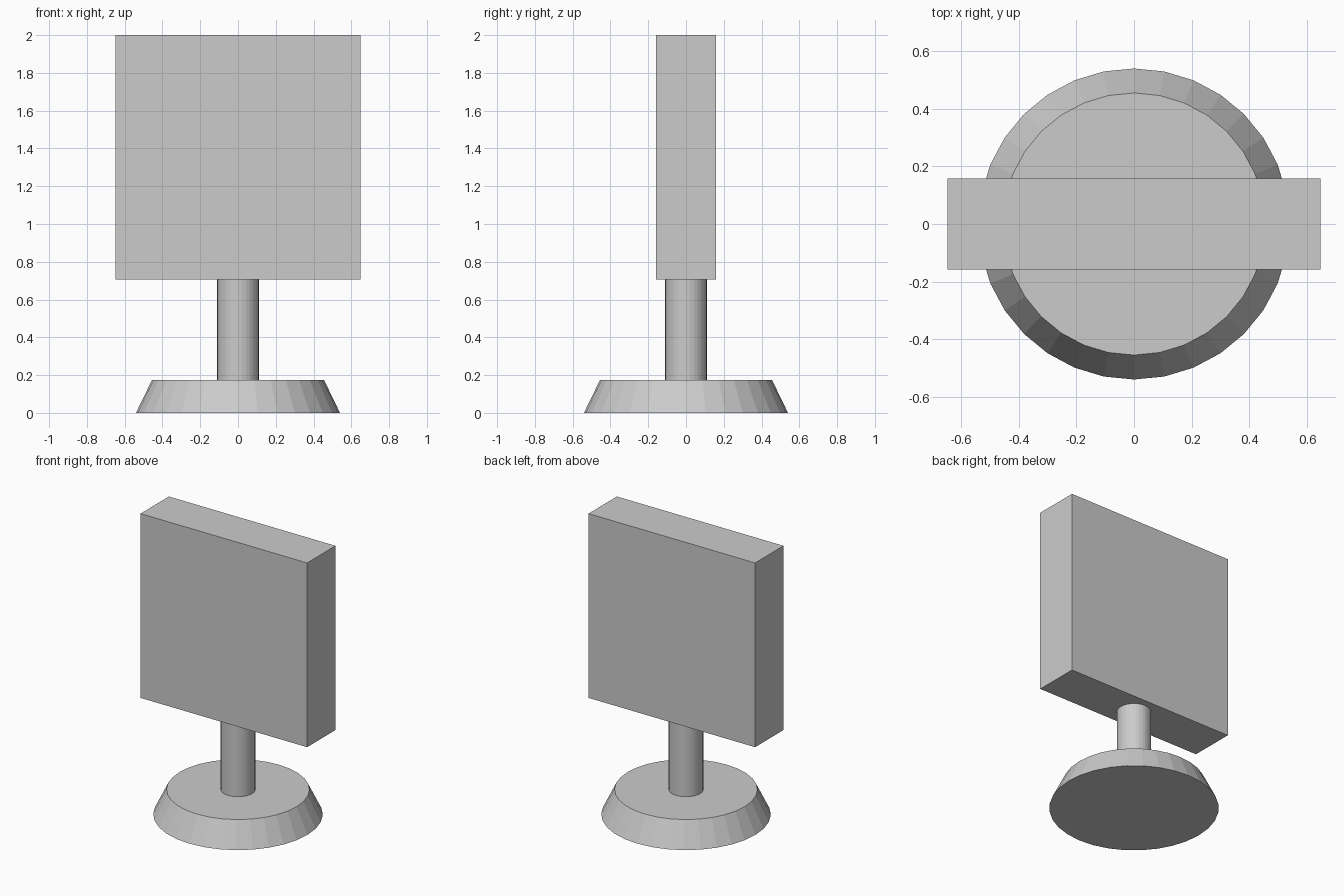
import bpy

if "Cube" in bpy.data.objects:
    bpy.data.objects.remove(bpy.data.objects["Cube"])


def cone(name, r_bottom, r_top, z0, z1, sides=32):
    bpy.ops.mesh.primitive_cone_add(vertices=sides, radius1=r_bottom, radius2=r_top,
                                    depth=z1 - z0, location=(0, 0, (z0 + z1) / 2))
    bpy.context.object.name = name


def box(name, size, z0, z1):
    bpy.ops.mesh.primitive_cube_add(size=1, location=(0, 0, (z0 + z1) / 2))
    obj = bpy.context.object
    obj.name = name
    obj.scale = (size[0], size[1], z1 - z0)
    bpy.ops.object.transform_apply(location=False, rotation=False, scale=True)


# Tapered round foot
cone("base", 0.54, 0.455, 0.0, 0.175)

# Upright post
cone("post", 0.11, 0.11, 0.175, 0.705)

# Square sign panel
box("sign_panel", (1.295, 0.315), 0.705, 2.0)
